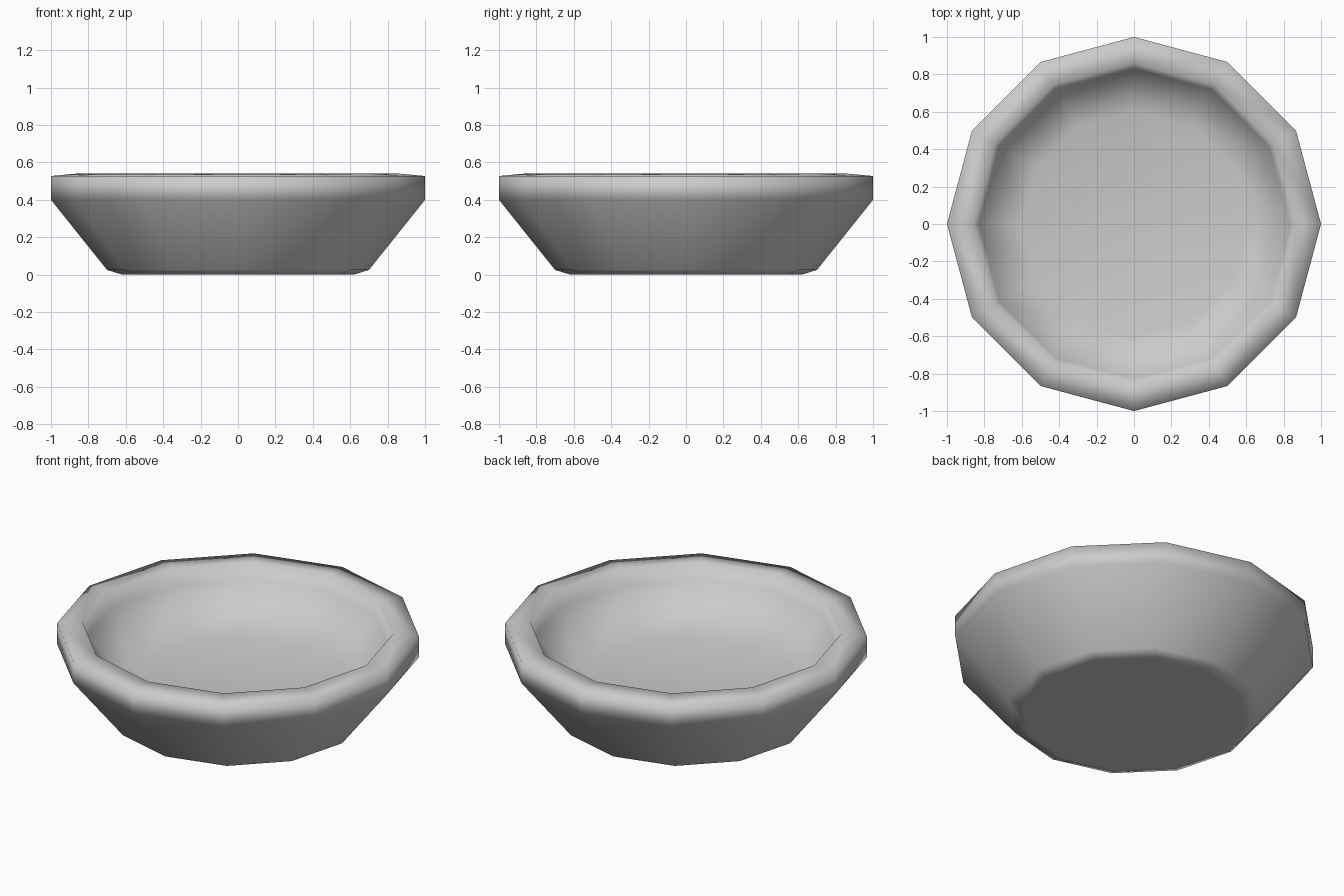
import bpy, bmesh
from math import cos, sin, pi

if "Cube" in bpy.data.objects:
    bpy.data.objects.remove(bpy.data.objects["Cube"])

SIDES = 12
# (radius, height) from underside, over the rim, to the inner floor
PROFILE = [(0.62, 0.0), (0.70, 0.025), (1.0, 0.40), (1.0, 0.527),
           (0.86, 0.54), (0.83, 0.45), (0.60, 0.20)]

bm = bmesh.new()
rings = [[bm.verts.new((r * cos(2 * pi * i / SIDES), r * sin(2 * pi * i / SIDES), z))
          for i in range(SIDES)] for r, z in PROFILE]

# Walls and rim
for a, b in zip(rings, rings[1:]):
    for i in range(SIDES):
        j = (i + 1) % SIDES
        bm.faces.new((a[i], a[j], b[j], b[i]))

# Underside and inner floor
bm.faces.new(rings[0][::-1])
bm.faces.new(rings[-1])
bmesh.ops.recalc_face_normals(bm, faces=bm.faces)
for f in bm.faces:
    f.smooth = True

mesh = bpy.data.meshes.new("bowl")
bm.to_mesh(mesh)
bm.free()
bowl = bpy.data.objects.new("bowl", mesh)
bpy.context.collection.objects.link(bowl)

# Large faces dominate the smooth shading
bowl.modifiers.new("weighted", 'WEIGHTED_NORMAL')
